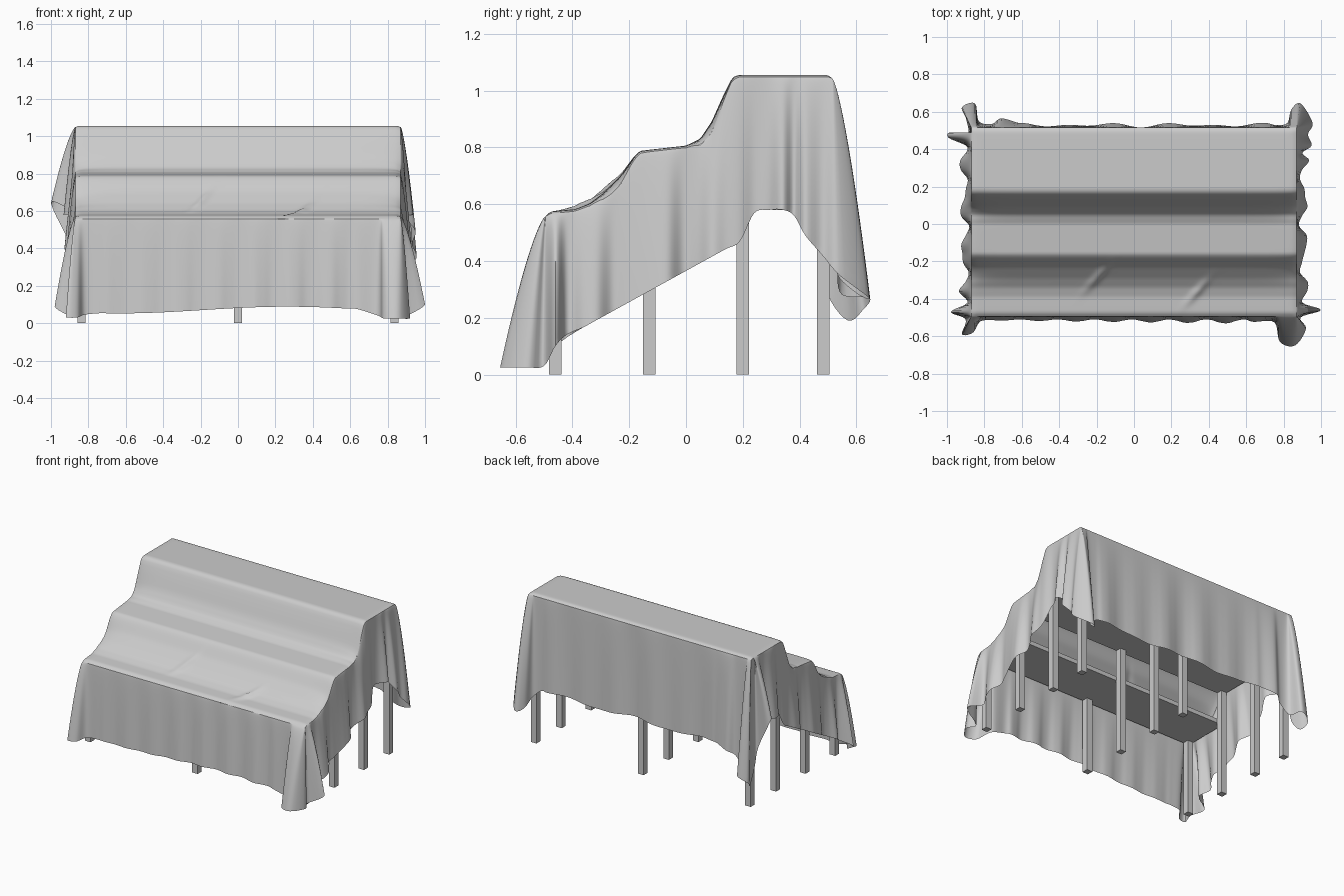
import bpy
from math import sin, exp, pi
from mathutils import Vector

if "Cube" in bpy.data.objects:
    bpy.data.objects.remove(bpy.data.objects["Cube"])

HX, Y0, Y1 = 0.87, -0.494, 0.515           # edges of the draped top
ROUND = 0.007                              # softness of the folded-over edge


def finish(name, verts, faces, angle=None):
    me = bpy.data.meshes.new(name)
    me.from_pydata(verts, [], faces)
    me.update()
    ob = bpy.data.objects.new(name, me)
    bpy.context.collection.objects.link(ob)
    if angle:
        bpy.ops.object.select_all(action='DESELECT')
        ob.select_set(True)
        bpy.context.view_layer.objects.active = ob
        bpy.ops.object.shade_smooth_by_angle(angle=angle)
    return ob


def box(name, x0, x1, y0, y1, z0, z1):
    v = [(x, y, z) for z in (z0, z1) for y in (y0, y1) for x in (x0, x1)]
    f = [(0, 2, 3, 1), (4, 5, 7, 6), (0, 1, 5, 4), (2, 6, 7, 3), (0, 4, 6, 2), (1, 3, 7, 5)]
    return finish(name, v, f)


# Three stepped boards and their legs
for name, y0, y1, z in (("front", -0.482, -0.149, 0.555),
                        ("middle", -0.149, 0.178, 0.774),
                        ("back", 0.178, 0.505, 1.038)):
    box(name + "_board", -0.86, 0.86, y0, y1, z - 0.03, z)
for row, (y, h) in enumerate(((-0.46, 0.526), (-0.129, 0.745), (0.2, 1.009), (0.483, 1.009))):
    for col, x in enumerate((-0.837, 0, 0.837)):
        box(f"leg_{row}_{col}", x - 0.022, x + 0.022, y - 0.022, y + 0.022, 0, h)

# Side profile of the cloth sagging from step to step
PROFILE = [(-0.494, 0.565), (-0.475, 0.574), (-0.39, 0.582), (-0.34, 0.602), (-0.29, 0.64),
           (-0.23, 0.70), (-0.185, 0.765), (-0.163, 0.787), (-0.14, 0.79), (0, 0.806),
           (0.05, 0.83), (0.09, 0.89), (0.13, 0.98), (0.162, 1.045), (0.185, 1.055),
           (0.5, 1.055), (0.515, 1.05)]


def top_z(y, edge):
    # Height of the sheet; unsupported spans droop more towards the two ends
    droop = 0.03 * exp(-((y - 0.09) / 0.05) ** 2) + 0.025 * exp(-((y + 0.25) / 0.055) ** 2)
    for (a, za), (b, zb) in zip(PROFILE, PROFILE[1:]):
        if y <= b:
            return za + (zb - za) * max(0, y - a) / (b - a) - droop * exp(-edge / 0.06)
    return PROFILE[-1][1]


def ridge(x, y, cx, cy):
    # Diagonal wrinkle on the front step
    across = (x - cx) * 0.75 - (y - cy) * 0.66
    along = (x - cx) * 0.66 + (y - cy) * 0.75
    return 0.016 * exp(-(across / 0.018) ** 2 - (along / 0.08) ** 2)


# Top sheet of the cloth
NX, NY = 120, 90
verts, faces = [], []
for j in range(NY + 1):
    y = Y0 + (Y1 - Y0) * j / NY
    for i in range(NX + 1):
        x = -HX + 2 * HX * i / NX
        edge = min(HX - abs(x), y - Y0, Y1 - y)
        z = top_z(y, HX - abs(x)) + ridge(x, y, -0.2, -0.29) + ridge(x, y, 0.34, -0.36)
        verts.append((x, y, z - ROUND * exp(-edge / 0.01)))
for j in range(NY):
    for i in range(NX):
        a = j * (NX + 1) + i
        faces.append((a, a + 1, a + NX + 2, a + NX + 1))


# Hem outline, counter-clockwise: straight runs are wavy, corners are hand-placed folds
def side(sign, phase):
    pts = []
    for k in range(15):
        y = -0.36 + 0.05 * k
        x = 0.908 + 0.02 * sin(2 * pi * y / 0.23 + phase) + 0.01 * sin(47 * y + phase)
        z = 0.365 + 0.55 * y if y < 0.21 else min(0.58, 0.48 + 2.2 * (y - 0.2))
        pts.append((sign * x, y, z))
    return pts


front = [(-0.74 + 0.046 * k,
          -0.51 - (0.003 + 0.009 * k / 31) * (1 + sin(1.45 * k + 0.6)),
          0.07 + 0.018 * sin((k - 12) * 0.16)) for k in range(31)]
front_right = [(0.75, -0.525, 0.04), (0.78, -0.63, 0.025), (0.86, -0.65, 0.025),
               (0.92, -0.56, 0.025), (0.89, -0.50, 0.03), (1.0, -0.46, 0.10), (0.90, -0.42, 0.14)]
back_right = [(0.90, 0.38, 0.56), (0.95, 0.42, 0.49), (0.93, 0.48, 0.42), (0.955, 0.54, 0.35),
              (0.89, 0.645, 0.27), (0.84, 0.61, 0.28), (0.82, 0.54, 0.34)]
back = [(0.76 - 0.046 * k, 0.529 + 0.007 * sin(1.1 * k) + 0.006 * sin(0.7 * k),
         0.395 + 0.01 * sin(0.5 * k)) for k in range(31)]
back_left = [(-0.71, 0.565, 0.38), (-0.76, 0.535, 0.35), (-0.83, 0.55, 0.28),
             (-0.85, 0.645, 0.27), (-0.92, 0.625, 0.23), (-0.90, 0.57, 0.19),
             (-0.885, 0.50, 0.28), (-0.90, 0.48, 0.42), (-0.985, 0.49, 0.60),
             (-0.99, 0.46, 0.65), (-0.89, 0.41, 0.60)]
front_left = [(-0.89, -0.42, 0.13), (-0.98, -0.47, 0.09), (-0.90, -0.51, 0.035),
              (-0.92, -0.59, 0.03), (-0.86, -0.58, 0.03), (-0.82, -0.52, 0.045)]
hem = [Vector(p) for p in front + front_right + side(1, 4.5) + back_right + back
       + back_left + side(-1, 5.5)[::-1] + front_left]

# Smooth the hem and hang the skirt from the nearest point of the top's edge
SUB, NT = 5, 30
n = len(hem)
outline = []
for i in range(n):
    p0, p1, p2, p3 = (hem[(i + k) % n] for k in (-1, 0, 1, 2))
    for s in range(SUB):
        u = s / SUB
        outline.append(0.5 * (2 * p1 + (p2 - p0) * u + (2 * p0 - 5 * p1 + 4 * p2 - p3) * u * u
                              + (3 * p1 - p0 - 3 * p2 + p3) * u ** 3))
base = len(verts)
for p in outline:
    ax, ay = max(-HX, min(HX, p.x)), max(Y0, min(Y1, p.y))
    az = top_z(ay, HX - abs(ax)) - ROUND
    for k in range(NT + 1):
        t = (k / NT) ** 1.4
        f = t ** 0.72
        verts.append((ax + (p.x - ax) * f, ay + (p.y - ay) * f, az + (p.z - az) * t))
m = len(outline)
for i in range(m):
    a, b = base + i * (NT + 1), base + (i + 1) % m * (NT + 1)
    for k in range(NT):
        faces.append((a + k, a + k + 1, b + k + 1, b + k))
finish("draped_cloth", verts, faces, 1.0)
